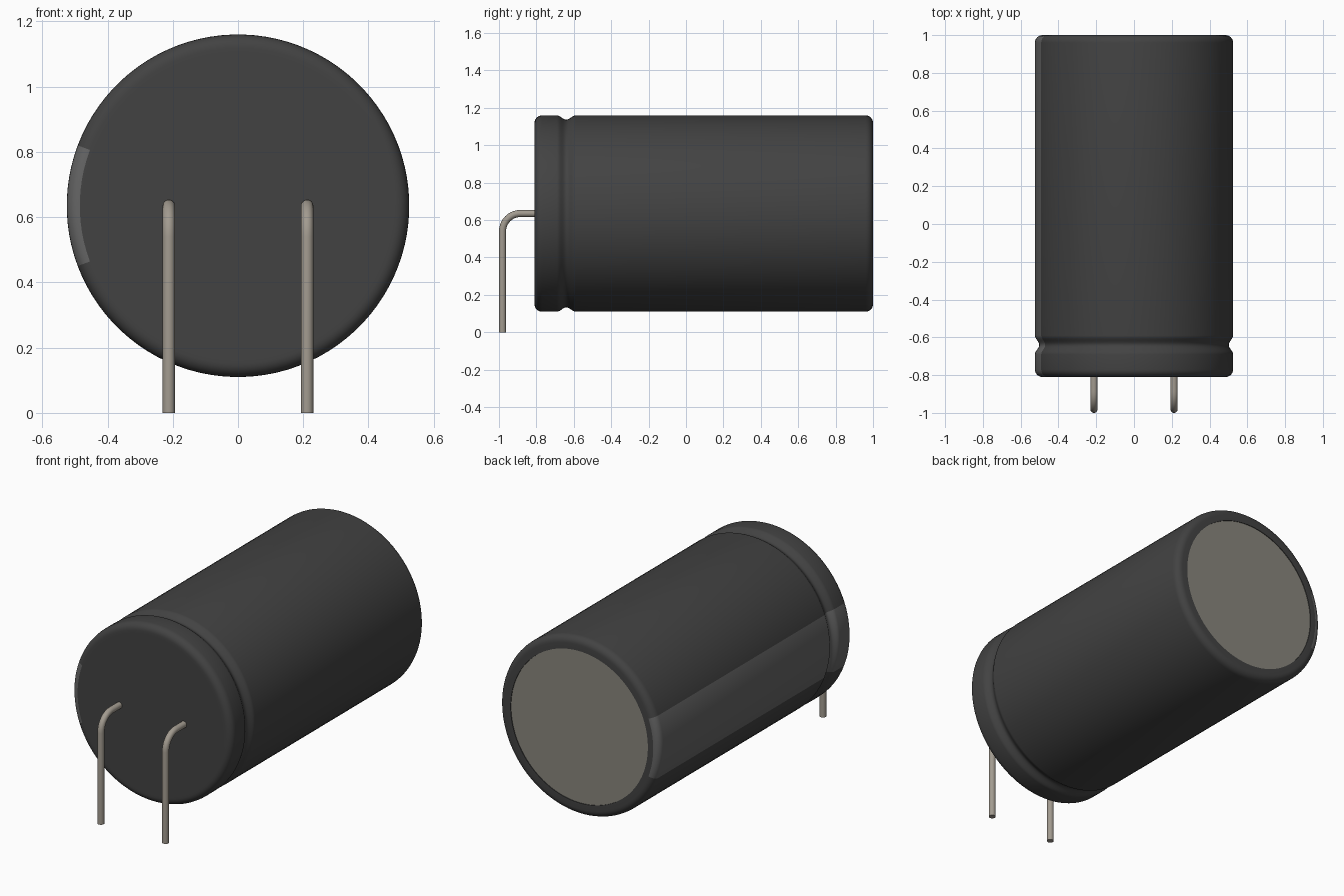
import bpy
import bmesh
from math import sin, cos, pi, atan2, radians
from mathutils import Vector

cube = bpy.data.objects.get("Cube")
if cube:
    bpy.data.objects.remove(cube)


def material(name, rgb):
    m = bpy.data.materials.new(name)
    m.use_nodes = True
    m.diffuse_color = (*rgb, 1)
    m.node_tree.nodes["Principled BSDF"].inputs["Base Color"].default_value = (*rgb, 1)
    return m


SLEEVE = material("charcoal sleeve", (0.055, 0.055, 0.055))
STRIPE = material("grey stripe", (0.13, 0.13, 0.13))
ALUMINIUM = material("dull aluminium", (0.25, 0.24, 0.205))
WIRE = material("tinned wire", (0.36, 0.325, 0.275))


def loft(name, rings, mats, rule=None):
    """Skin a list of rings, close both ends, and colour faces by a rule."""
    bm = bmesh.new()
    loops = [[bm.verts.new(p) for p in ring] for ring in rings]
    n = len(rings[0])
    for a, b in zip(loops, loops[1:]):
        for i in range(n):
            j = (i + 1) % n
            bm.faces.new((a[i], a[j], b[j], b[i]))
    bm.faces.new(loops[0])
    bm.faces.new(loops[-1])
    bmesh.ops.recalc_face_normals(bm, faces=bm.faces)
    if rule:
        for f in bm.faces:
            f.material_index = rule(f)
    mesh = bpy.data.meshes.new(name)
    bm.to_mesh(mesh)
    bm.free()
    for m in mats:
        mesh.materials.append(m)
    obj = bpy.data.objects.new(name, mesh)
    bpy.context.collection.objects.link(obj)
    bpy.ops.object.select_all(action='DESELECT')
    obj.select_set(True)
    bpy.context.view_layer.objects.active = obj
    bpy.ops.object.shade_smooth_by_angle(angle=radians(32))
    return obj


AXIS_Z, RADIUS, FILLET = 0.635, 0.525, 0.04
FRONT, BACK = -0.81, 1.0
SEGMENTS = 96
STEP = 2 * pi / SEGMENTS

# Can profile as (y, radius): front fillet, crimped groove, back fillet, rim
arc = [i * pi / 12 for i in range(7)]
inner = RADIUS - FILLET
profile = [(FRONT, inner - 0.015)]
profile += [(FRONT + FILLET * (1 - cos(a)), inner + FILLET * sin(a)) for a in arc]
for i in range(15):
    t = i / 14
    profile.append((-0.69 + 0.1 * t, RADIUS - 0.0115 * (1 - cos(2 * pi * t))))
profile += [(BACK - FILLET * (1 - cos(a)), inner + FILLET * sin(a)) for a in reversed(arc)]
profile += [(BACK, 0.45), (BACK - 0.004, 0.45)]


def can_ring(y, r):
    angles = [(i + 0.5) * STEP for i in range(SEGMENTS)]
    return [Vector((r * cos(a), y, AXIS_Z + r * sin(a))) for a in angles]


def can_colour(f):
    c = f.calc_center_median()
    if len(f.verts) > 4:
        return 2 if c.y > 0 else 0
    on_side = Vector((c.x, c.z - AXIS_Z)).length > inner
    in_stripe = abs(atan2(c.z - AXIS_Z, -c.x)) < 5.5 * STEP
    return 1 if on_side and in_stripe else 0


loft("can_body", [can_ring(y, r) for y, r in profile],
     [SLEEVE, STRIPE, ALUMINIUM], can_colour)

# Bent wire leads
WIRE_R, BEND, LEAD_Y = 0.019, 0.095, -0.981


def lead(name, x):
    path = [(FRONT + 0.02, AXIS_Z, 0)]
    for i in range(11):
        a = i / 10 * pi / 2
        path.append((LEAD_Y + BEND * (1 - sin(a)), AXIS_Z - BEND * (1 - cos(a)), a))
    path.append((LEAD_Y, 0, pi / 2))
    rings = []
    for y, z, a in path:
        out = Vector((0, -sin(a), cos(a)))
        side = Vector((1, 0, 0))
        rings.append([Vector((x, y, z)) + WIRE_R * (side * cos(k * pi / 12) + out * sin(k * pi / 12))
                      for k in range(24)])
    loft(name, rings, [WIRE])


for name, x in (("left_lead", 0.212), ("right_lead", -0.212)):
    lead(name, x)
